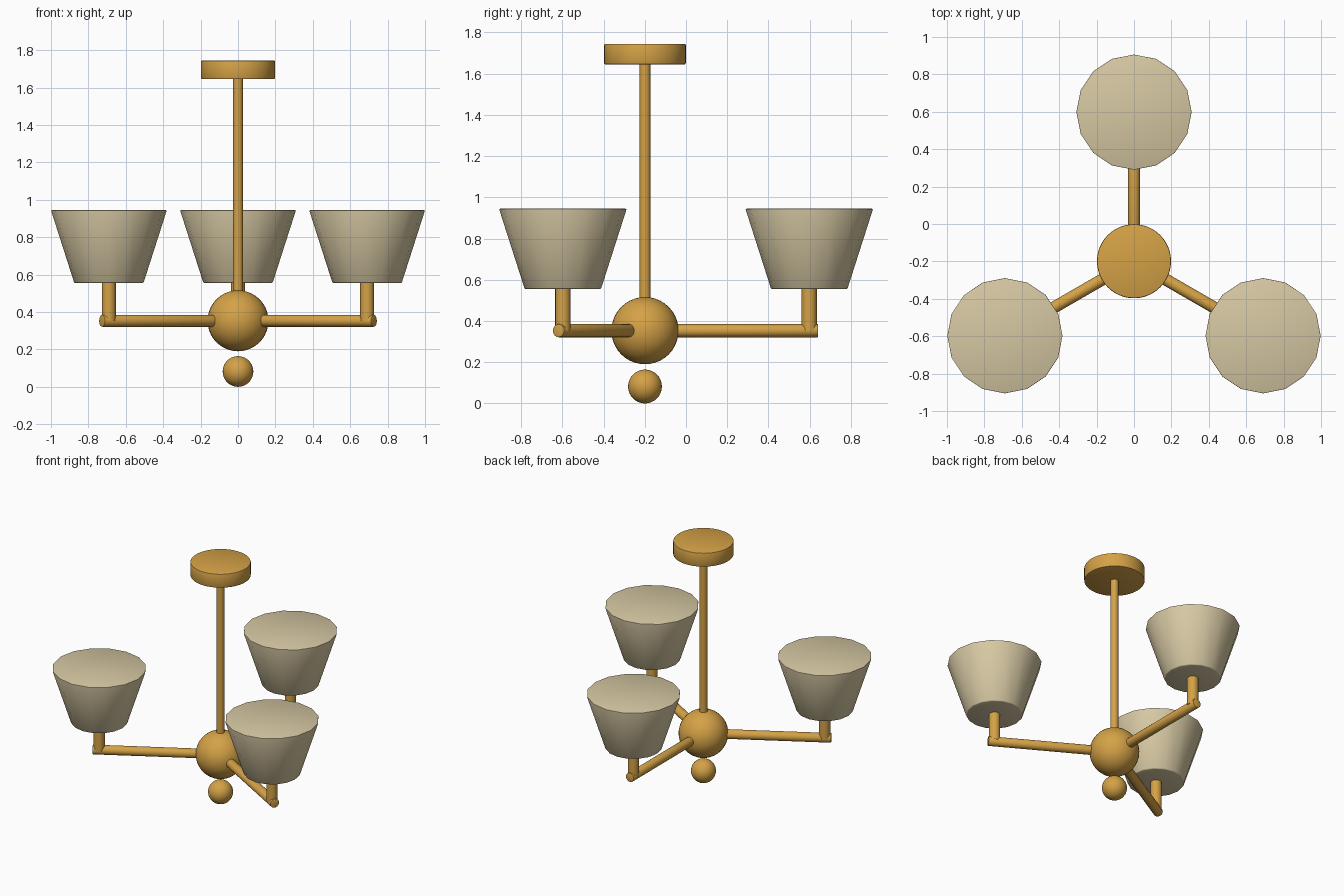
import bpy, math
from mathutils import Vector

if "Cube" in bpy.data.objects:
    bpy.data.objects.remove(bpy.data.objects["Cube"])

HUB = Vector((0, -0.199, 0.353))   # centre of the hub
REACH = 0.797                      # hub axis to shade axis


def material(name, rgb):
    m = bpy.data.materials.new(name)
    m.diffuse_color = (*rgb, 1)
    m.use_nodes = True
    m.node_tree.nodes["Principled BSDF"].inputs["Base Color"].default_value = m.diffuse_color
    return m


BRASS = material("brass", (0.66, 0.36, 0.062))
FABRIC = material("cream fabric", (0.67, 0.575, 0.365))


def finish(name, mat, bevel=0):
    ob = bpy.context.object
    ob.name = name
    ob.data.materials.append(mat)
    bpy.ops.object.transform_apply(location=False, rotation=True, scale=True)
    if bevel:
        mod = ob.modifiers.new("soft edge", "BEVEL")
        mod.width, mod.segments, mod.limit_method = bevel, 2, "ANGLE"
        mod.angle_limit = math.radians(40)
        bpy.ops.object.modifier_apply(modifier=mod.name)
    bpy.ops.object.shade_smooth_by_angle(angle=math.radians(35))
    return ob


def rod(name, a, b, r, sides=24, bevel=0):
    """Cylinder from point a to point b."""
    a, b = Vector(a), Vector(b)
    d = b - a
    bpy.ops.mesh.primitive_cylinder_add(
        vertices=sides, radius=r, depth=d.length, location=(a + b) / 2,
        rotation=d.to_track_quat("Z", "Y").to_euler())
    return finish(name, BRASS, bevel)


def ball(name, z, r):
    bpy.ops.mesh.primitive_uv_sphere_add(
        segments=32, ring_count=20, radius=r, location=(0, HUB.y, z))
    return finish(name, BRASS)


# Central column: canopy, drop rod, hub and finial
rod("ceiling_canopy", (0, HUB.y, 1.645), (0, HUB.y, 1.745), 0.198, 48, 0.006)
rod("drop_rod", HUB, (0, HUB.y, 1.66), 0.026)
ball("hub", HUB.z, 0.163)
ball("finial", 0.082, 0.082)

# Three arms, each with an upright stem and a flared shade
for i, deg in enumerate((90, 210, 330), 1):
    a = math.radians(deg)
    out = Vector((math.cos(a), math.sin(a), 0))
    tip = HUB + out * REACH
    rod(f"arm_{i}", HUB + out * 0.05, HUB + out * 0.84, 0.032, 20, 0.003)
    rod(f"stem_{i}", tip, tip + Vector((0, 0, 0.22)), 0.037, 20)
    bpy.ops.mesh.primitive_cone_add(
        vertices=16, radius1=0.185, radius2=0.31, depth=0.39,
        location=(tip.x, tip.y, 0.75))
    finish(f"shade_{i}", FABRIC, 0.006)
